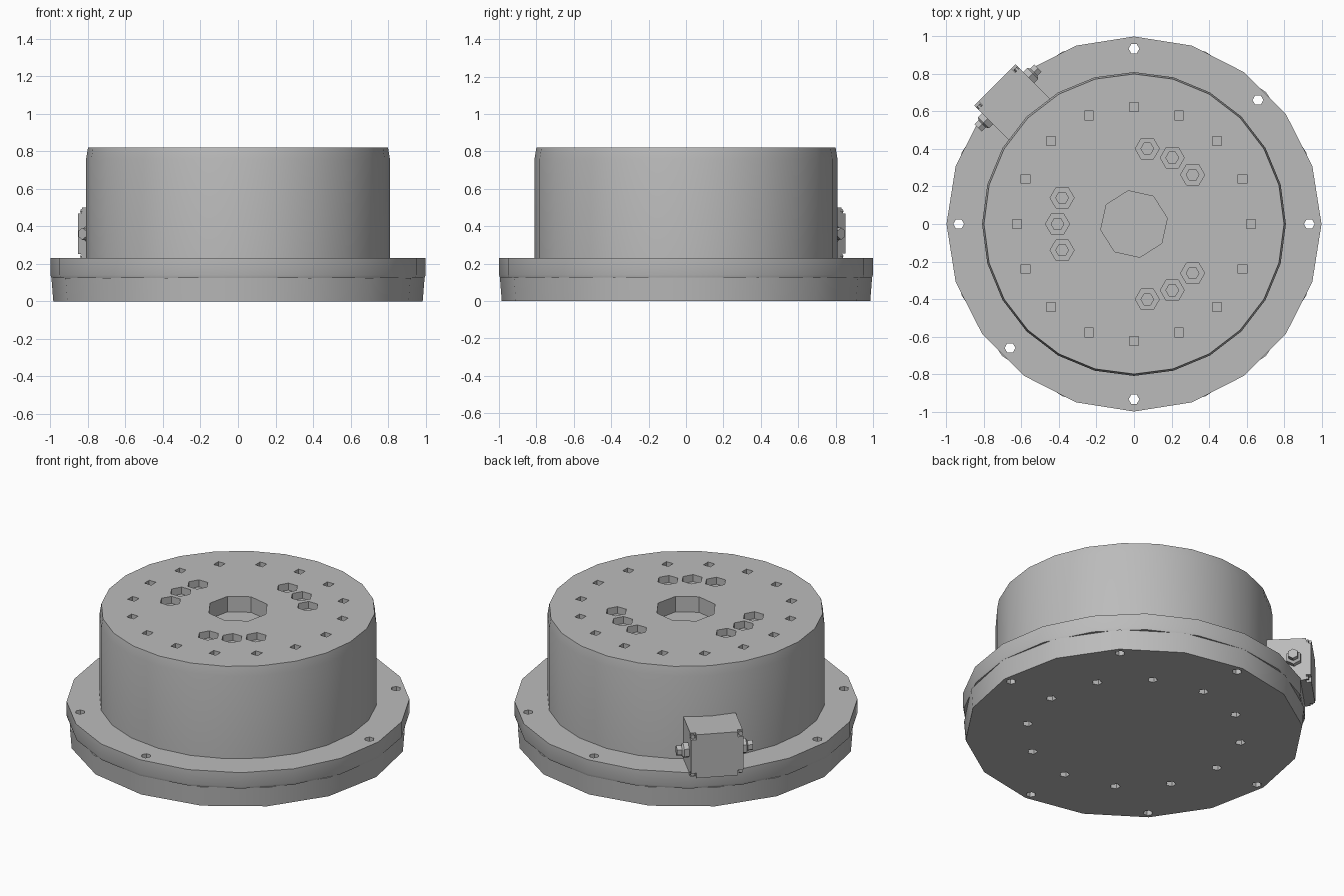
import bpy, bmesh
from math import sin, cos, radians, pi
from mathutils import Matrix, Vector

cube = bpy.data.objects.get("Cube")
if cube:
    bpy.data.objects.remove(cube, do_unlink=True)

metal = bpy.data.materials.new("satin grey metal")
metal.use_nodes = True
GREY = (0.5, 0.5, 0.5, 1)
metal.diffuse_color = GREY
metal.node_tree.nodes["Principled BSDF"].inputs["Base Color"].default_value = GREY


def lathe(bm, profile, sides, matrix=Matrix(), turn=0.0):
    """Closed solid of revolution from (radius, height) pairs, bottom to top."""
    rings = []
    for r, z in profile:
        angles = [turn + 2 * pi * i / sides for i in range(sides)]
        rings.append([bm.verts.new(matrix @ Vector((r * cos(a), r * sin(a), z))) for a in angles])
    for low, high in zip(rings, rings[1:]):
        for i in range(sides):
            j = (i + 1) % sides
            bm.faces.new((low[i], low[j], high[j], high[i]))
    bm.faces.new(rings[0][::-1])
    bm.faces.new(rings[-1])


def box(bm, center, size, matrix=Matrix()):
    m = matrix @ Matrix.Translation(center) @ Matrix.Diagonal((*size, 1))
    bmesh.ops.create_cube(bm, size=1, matrix=m)


def make(name, bm):
    mesh = bpy.data.meshes.new(name)
    bmesh.ops.recalc_face_normals(bm, faces=bm.faces)
    bm.to_mesh(mesh)
    bm.free()
    mesh.materials.append(metal)
    obj = bpy.data.objects.new(name, mesh)
    bpy.context.collection.objects.link(obj)
    return obj


def cut(obj, cutter):
    mod = obj.modifiers.new("holes", "BOOLEAN")
    mod.operation = "DIFFERENCE"
    mod.solver = "EXACT"
    mod.object = cutter
    bpy.context.view_layer.update()
    graph = bpy.context.evaluated_depsgraph_get()
    mesh = bpy.data.meshes.new_from_object(obj.evaluated_get(graph))
    obj.modifiers.clear()
    obj.data = mesh


def smooth(obj):
    bpy.ops.object.select_all(action="DESELECT")
    obj.select_set(True)
    bpy.context.view_layer.objects.active = obj
    bpy.ops.object.shade_smooth_by_angle(angle=radians(30))


def polar(radius, degrees):
    a = radians(degrees)
    return Matrix.Translation((radius * cos(a), radius * sin(a), 0))


# Round parts: two stacked flange discs and the chamfered drum
bm = bmesh.new()
lathe(bm, [(0.985, 0), (0.995, 0.125)], 16)
lower_flange = make("lower_flange", bm)
bm = bmesh.new()
lathe(bm, [(0.995, 0.125), (1.0, 0.14), (1.0, 0.23)], 20)
upper_flange = make("upper_flange", bm)
bm = bmesh.new()
lathe(bm, [(0.81, 0.22), (0.81, 0.76), (0.8, 0.82)], 24)
drum = make("drum", bm)

# Cutter for the mounting holes through the flange
bm = bmesh.new()
for deg in (0, 45, 90, 180, 225, 270):
    lathe(bm, [(0.029, -0.1), (0.029, 0.4)], 6, polar(0.935, deg))
through_cutter = make("through_cutter", bm)

# Cutter for the blind holes underneath
bm = bmesh.new()
for k in range(12):
    lathe(bm, [(0.03, -0.1), (0.03, 0.08)], 5, polar(0.63, 30 * k))
bottom_cutter = make("bottom_cutter", bm)

# Cutter for the top: ring of holes, stepped pockets and the central bore
bm = bmesh.new()
for k in range(16):
    lathe(bm, [(0.034, 0.76), (0.034, 0.9)], 4, polar(0.625, 22.5 * k), pi / 4)
for middle in (60, 180, 300):
    for step in (-20, 0, 20):
        pocket = [(0.034, 0.7), (0.034, 0.775), (0.064, 0.775), (0.064, 0.9)]
        lathe(bm, pocket, 6, polar(0.408, middle + step), radians(middle))
lathe(bm, [(0.18, 0.72), (0.18, 0.9)], 8, turn=radians(10))
top_cutter = make("top_cutter", bm)

cut(lower_flange, through_cutter)
cut(upper_flange, through_cutter)
cut(lower_flange, bottom_cutter)
cut(drum, top_cutter)

# Connector box on the back right, local +y pointing outward
side = Matrix.Rotation(radians(45), 4, "Z")
corners = [(sx * 0.135, 0.36 + sz * 0.12) for sx in (-1, 1) for sz in (-1, 1)]
bm = bmesh.new()
box(bm, (0, 0.91, 0.36), (0.31, 0.28, 0.28), side)
connector_box = make("connector_box", bm)
bm = bmesh.new()
for x, z in corners:
    box(bm, (x * 1.1, 1.05, 0.36 + (z - 0.36) * 1.1), (0.05, 0.06, 0.05), side)
notch_cutter = make("notch_cutter", bm)
cut(connector_box, notch_cutter)

# Corner screws in the notches
bm = bmesh.new()
for x, z in corners:
    m = side @ Matrix.Translation((x * 1.05, 1.015, z)) @ Matrix.Rotation(-pi / 2, 4, "X")
    lathe(bm, [(0.014, 0), (0.014, 0.02)], 6, m)
make("box_screws", bm)

# Cable glands on both ends of the box
bm = bmesh.new()
for s in (-1, 1):
    m = side @ Matrix.Translation((s * 0.15, 0.95, 0.36)) @ Matrix.Rotation(s * pi / 2, 4, "Y")
    lathe(bm, [(0.048, 0), (0.048, 0.035), (0.032, 0.045), (0.032, 0.075)], 6, m)
make("cable_glands", bm)

for helper in (through_cutter, bottom_cutter, top_cutter, notch_cutter):
    bpy.data.objects.remove(helper, do_unlink=True)
for part in (lower_flange, upper_flange, drum):
    smooth(part)
